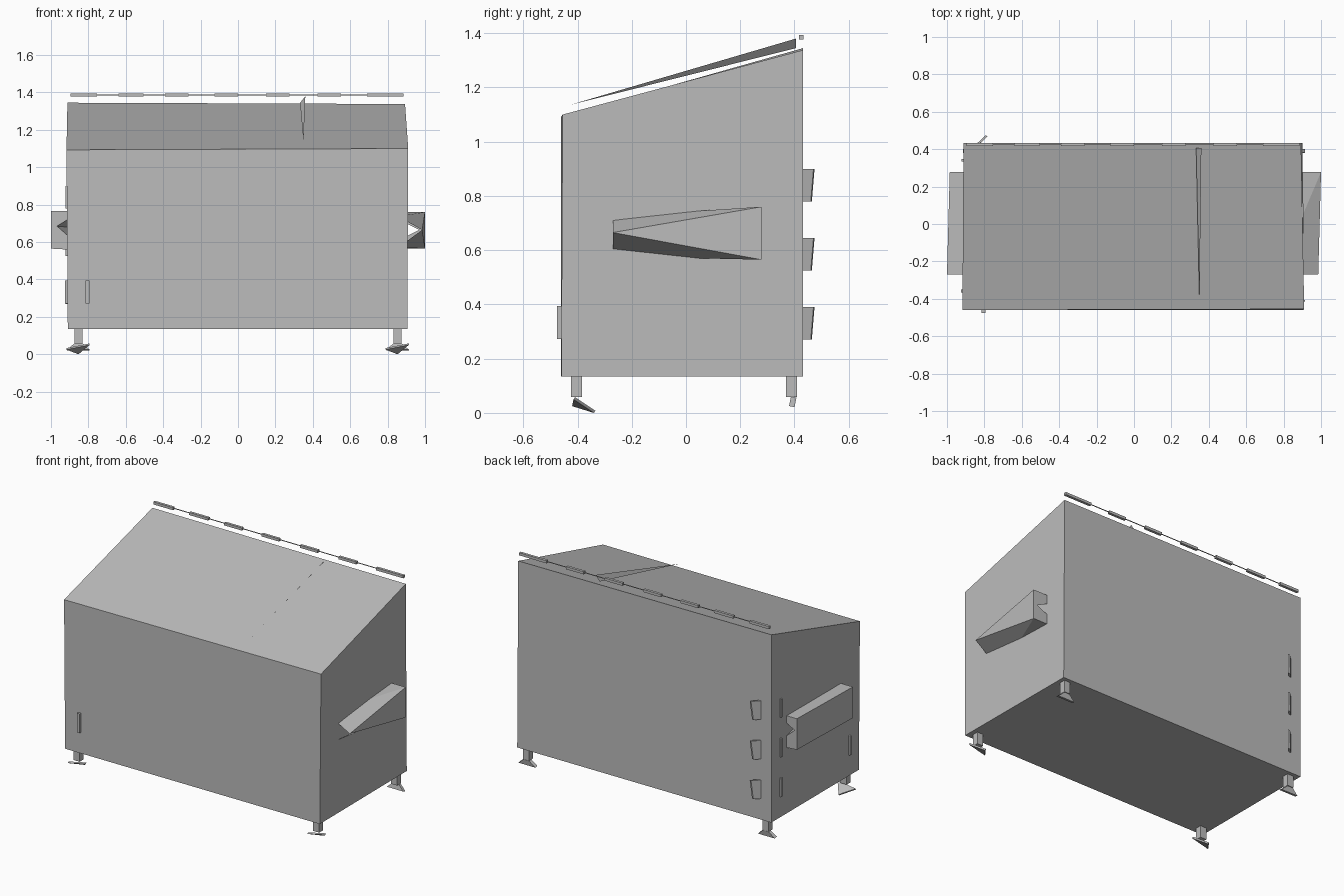
import bpy
from mathutils import Vector

cube = bpy.data.objects.get("Cube")
if cube:
    bpy.data.objects.remove(cube, do_unlink=True)

grey = bpy.data.materials.new("plain_grey")
grey.use_nodes = True
colour = (0.5, 0.5, 0.5, 1)
grey.diffuse_color = colour
grey.node_tree.nodes["Principled BSDF"].inputs["Base Color"].default_value = colour


def part(name, verts, faces):
    mesh = bpy.data.meshes.new(name)
    mesh.from_pydata(verts, [], faces)
    mesh.materials.append(grey)
    obj = bpy.data.objects.new(name, mesh)
    bpy.context.collection.objects.link(obj)
    return obj


def prism(name, loop, shift):
    """Solid made by moving a loop of points along a vector."""
    n = len(loop)
    verts = [Vector(p) for p in loop]
    verts += [p + Vector(shift) for p in verts]
    sides = [(i, (i + 1) % n, (i + 1) % n + n, i + n) for i in range(n)]
    obj = part(name, verts, [tuple(reversed(range(n))), tuple(range(n, 2 * n))] + sides)
    # Make every solid face outwards
    import bmesh
    bm = bmesh.new()
    bm.from_mesh(obj.data)
    bmesh.ops.recalc_face_normals(bm, faces=bm.faces)
    bm.to_mesh(obj.data)
    bm.free()
    return obj


def box(name, x0, x1, y0, y1, z0, z1):
    return prism(name, [(x0, y0, z0), (x1, y0, z0), (x1, y1, z0), (x0, y1, z0)],
                 (0, 0, z1 - z0))


# Container body with a sloping roof
part("container_body",
     [(-.91, -.46, .135), (.905, -.46, .135), (.9, .432, .135), (-.91, .432, .135),
      (-.917, -.46, 1.093), (.91, -.455, 1.1), (.893, .432, 1.338), (-.912, .432, 1.345)],
     [(3, 2, 1, 0), (4, 5, 6, 7), (0, 1, 5, 4), (1, 2, 6, 5), (2, 3, 7, 6), (3, 0, 4, 7)])

# Raised sliver on the roof
part("roof_divider",
     [(.35, -.43, 1.135), (.332, .405, 1.345), (.36, .405, 1.38)], [(0, 1, 2)])

# Hinge rod with knuckles
box("hinge_rod", -.89, .885, .424, .428, 1.384, 1.388)
for start, end in [(-.895, -.755), (-.64, -.505), (-.39, -.265), (-.125, 0),
                   (.15, .275), (.425, .55), (.69, .885)]:
    box("hinge_knuckle", start, end, .417, .434, 1.377, 1.394)

# Left lifting pocket: triangular outer wall, open front, notched back
part("left_pocket",
     [(.985, -.27, .665), (1, .278, .76), (1, .278, .565),
      (.903, -.27, .71), (.903, .05, .745), (.9, .278, .76),
      (.903, -.27, .605), (.903, .05, .57), (.9, .278, .565),
      (.9, .278, .7), (.97, .278, .665), (.9, .278, .63)],
     [(0, 2, 1), (0, 1, 4, 3), (1, 5, 4), (0, 6, 7, 2), (2, 7, 8),
      (1, 10, 9, 5), (1, 2, 10), (2, 8, 11, 10)])

# Right lifting pocket: full outer wall with notched ends
ends = []
for y, outer in [(-.27, -1), (.278, -.985)]:
    ends += [(outer, y, .765), (outer, y, .565), (-.911, y, .56), (-.911, y, .765),
             (-.911, y, .72), (-.968, y, .685), (-.911, y, .635)]
part("right_pocket", ends,
     [(0, 1, 8, 7), (3, 0, 7, 10), (1, 2, 9, 8),
      (0, 3, 4, 5), (0, 5, 1), (1, 5, 6, 2),
      (7, 12, 11, 10), (7, 8, 12), (8, 9, 13, 12)])
part("right_pocket_recess",
     [(-.911, -.27, .72), (-.968, -.27, .685), (-.911, -.27, .635), (-.915, -.12, .68),
      (-.911, .278, .72), (-.968, .278, .685), (-.911, .278, .635), (-.915, .13, .68)],
     [(0, 1, 3), (1, 2, 3), (5, 4, 7), (6, 5, 7)])

# Feet: short legs, tilted front pads and flared back pads
for side, x in [("right", -.853), ("left", .853)]:
    for place, y in [("front", -.404), ("back", .389)]:
        box(f"{side}_{place}_leg", x - .022, x + .022, y - .02, y + .02, .058, .14)
    prism(f"{side}_front_pad",
          [(x - .065, -.42, .025), (x + .06, -.415, .05), (x, -.34, 0)], (0, .006, .008))
    prism(f"{side}_back_pad",
          [(x - .06, .38, .025), (x + .06, .38, .025), (x + .02, .387, .06), (x - .02, .387, .06)],
          (0, .02, -.004))

# Slanted tabs along the back right corner, and matching side ribs
for z in (.27, .525, .78):
    prism("back_tab",
          [(-.84, .43, z), (-.805, .464, z), (-.795, .474, z + .12), (-.84, .43, z + .12)],
          (.012, -.004, 0))
    box("side_rib", -.921, -.908, .335, .347, z, z + .12)

# Tabs near the front right corner
box("front_tab", -.815, -.795, -.475, -.455, .272, .395)
box("front_side_rib", -.924, -.908, -.365, -.35, .272, .395)
